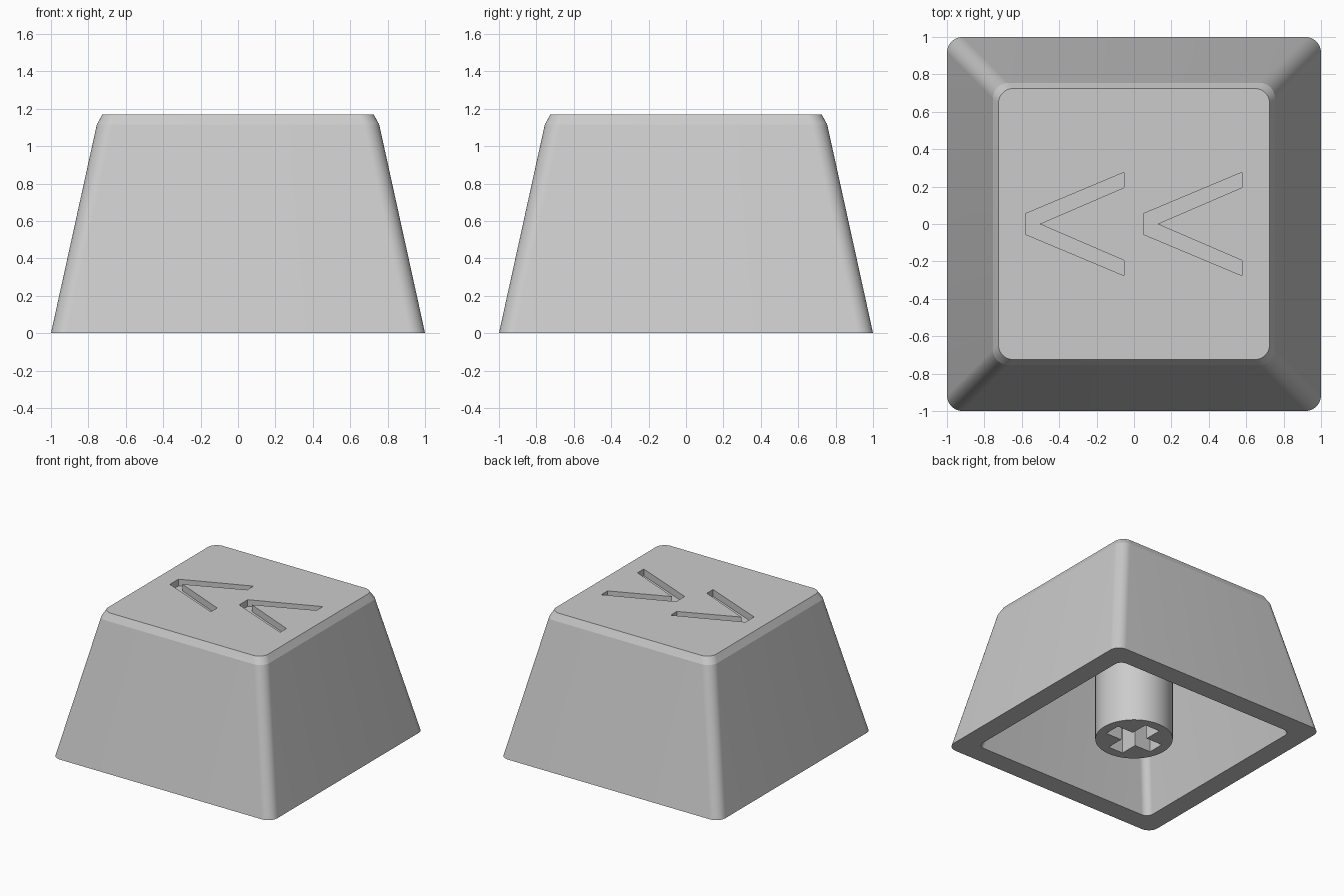
import bpy
import bmesh
from math import cos, sin, pi, radians

cube = bpy.data.objects.get("Cube")
if cube:
    bpy.data.objects.remove(cube, do_unlink=True)

grey = bpy.data.materials.new("light_grey_plastic")
grey.use_nodes = True
grey.diffuse_color = (0.6, 0.6, 0.6, 1)
grey.node_tree.nodes["Principled BSDF"].inputs["Base Color"].default_value = (0.6, 0.6, 0.6, 1)


def rounded_square(half, radius, steps=12):
    """Outline of a square with rounded corners."""
    points = []
    for corner in range(4):
        mid = pi / 4 + corner * pi / 2
        cx = (half - radius) * (1 if cos(mid) > 0 else -1)
        cy = (half - radius) * (1 if sin(mid) > 0 else -1)
        for i in range(steps + 1):
            a = corner * pi / 2 + i / steps * pi / 2
            points.append((cx + radius * cos(a), cy + radius * sin(a)))
    return points


def circle(radius, sides=64):
    return [(radius * cos(2 * pi * i / sides), radius * sin(2 * pi * i / sides))
            for i in range(sides)]


def loft(name, sections):
    """Closed solid through (outline, height) sections, capped at both ends."""
    bm = bmesh.new()
    rings = [[bm.verts.new((x, y, z)) for x, y in outline] for outline, z in sections]
    for low, high in zip(rings, rings[1:]):
        for i in range(len(low)):
            j = (i + 1) % len(low)
            bm.faces.new((low[i], low[j], high[j], high[i]))
    bm.faces.new(rings[0])
    bm.faces.new(rings[-1])
    bmesh.ops.recalc_face_normals(bm, faces=bm.faces)
    mesh = bpy.data.meshes.new(name)
    bm.to_mesh(mesh)
    bm.free()
    mesh.materials.append(grey)
    obj = bpy.data.objects.new(name, mesh)
    bpy.context.collection.objects.link(obj)
    return obj


def activate(obj):
    bpy.ops.object.select_all(action='DESELECT')
    obj.select_set(True)
    bpy.context.view_layer.objects.active = obj


def carve(obj, cutter):
    """Subtract the cutter from the part, then discard it."""
    cutter.hide_render = True
    mod = obj.modifiers.new("carve", 'BOOLEAN')
    mod.operation = 'DIFFERENCE'
    mod.solver = 'EXACT'
    mod.object = cutter
    activate(obj)
    bpy.ops.object.modifier_apply(modifier=mod.name)
    bpy.data.objects.remove(cutter, do_unlink=True)


# Hollow tapered shell: ceiling, inner wall, rim, outer wall, chamfer, top
shell = loft("keycap_shell", [
    (rounded_square(0.615, 0.06), 1.0),
    (rounded_square(0.835, 0.06), 0),
    (rounded_square(1.0, 0.085), 0),
    (rounded_square(0.755, 0.085), 1.115),
    (rounded_square(0.725, 0.08), 1.17),
])

# Two engraved arrowheads on the top
half_arrow = [(-0.58, 0.055), (-0.053, 0.276), (-0.053, 0.195)]
arrow = half_arrow + [(-0.505, 0)] + [(x, -y) for x, y in reversed(half_arrow)]
for shift in (0, 0.63):
    outline = [(x + shift, y) for x, y in arrow]
    carve(shell, loft("arrow_cutter", [(outline, 1.115), (outline, 1.3)]))

# Round stem with a cross-shaped socket
stem = loft("stem", [(circle(0.292), 0), (circle(0.292), 1.01)])
a, b = 0.215, 0.068
quarter = [(a, -b), (a, b), (b, b)]
cross = []
for turn in range(4):
    cross += quarter
    quarter = [(-y, x) for x, y in quarter]
carve(stem, loft("cross_cutter", [(cross, -0.1), (cross, 0.44)]))

for part in (shell, stem):
    activate(part)
    bpy.ops.object.shade_smooth_by_angle(angle=radians(12))
